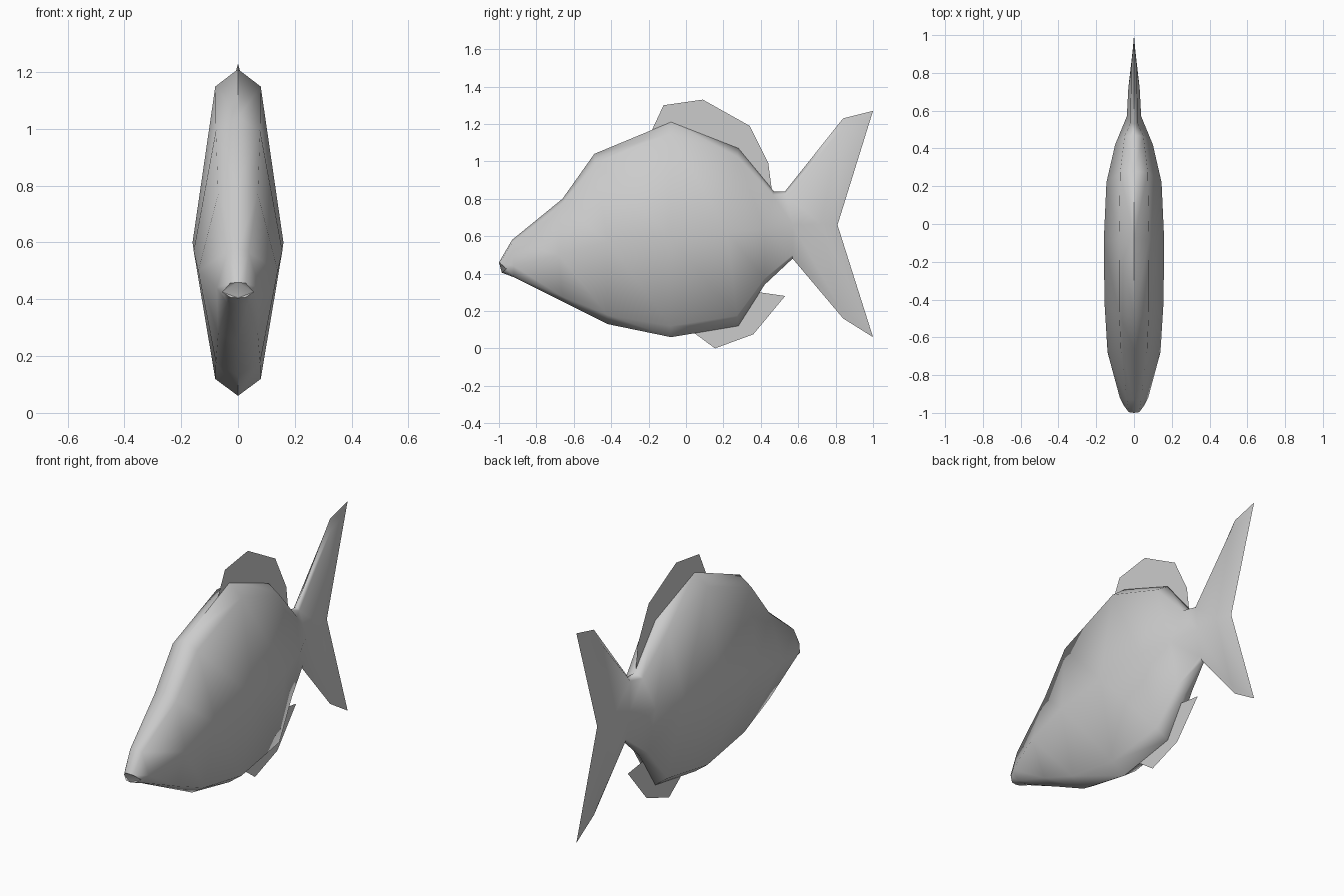
import bpy, bmesh, math
from mathutils import Vector

if "Cube" in bpy.data.objects:
    bpy.data.objects.remove(bpy.data.objects["Cube"])


def make_object(name, bm):
    bmesh.ops.recalc_face_normals(bm, faces=bm.faces)
    mesh = bpy.data.meshes.new(name)
    bm.to_mesh(mesh)
    bm.free()
    ob = bpy.data.objects.new(name, mesh)
    bpy.context.collection.objects.link(ob)
    return ob


# Body stations: top (y, z), widest point (y, z), bottom (y, z), half width
stations = [
    ((-1.00, .46), (-.96, .425), (-.985, .405), .055),
    ((-.93, .58), (-.92, .44), (-.92, .38), .075),
    ((-.66, .80), (-.68, .50), (-.66, .25), .14),
    ((-.49, 1.04), (-.42, .57), (-.42, .13), .156),
    ((-.08, 1.21), (-.09, .60), (-.08, .06), .16),
    ((.28, 1.07), (.22, .62), (.28, .12), .146),
    ((.47, .84), (.42, .64), (.42, .34), .10),
    ((.53, .84), (.57, .66), (.57, .48), .038),
    ((.84, 1.23), (.72, .665), (.84, .16), .03),
    ((1.00, 1.27), (.81, .66), (1.00, .06), 0),
]


def half_section(top, mid, bottom, w):
    t, m, b = (Vector((0, *p)) for p in (top, mid, bottom))
    out = Vector((w, 0, 0))
    return [t, m.lerp(t, .9) + out * .5, m + out, m.lerp(b, .89) + out * .5, b]


# Body and tail: loft one half, then mirror it
bm = bmesh.new()
rings = [[bm.verts.new(p) for p in half_section(*s)] for s in stations]
for a, b in zip(rings, rings[1:]):
    for i in range(4):
        bm.faces.new((a[i], b[i], b[i + 1], a[i + 1]))
for i in (0, 2):
    bm.faces.new(rings[0][i:i + 3])
bm.faces.new((rings[0][0], rings[0][2], rings[0][4]))
geom = bm.verts[:] + bm.edges[:] + bm.faces[:]
dup = bmesh.ops.duplicate(bm, geom=geom)["geom"]
for v in dup:
    if isinstance(v, bmesh.types.BMVert):
        v.co.x *= -1
bmesh.ops.remove_doubles(bm, verts=bm.verts, dist=.0005)
body = make_object("fish_body", bm)
bpy.context.view_layer.objects.active = body
body.select_set(True)
bpy.ops.object.shade_smooth_by_angle(angle=math.radians(60))


# Thin single-sheet fins
def fin(name, outline):
    bm = bmesh.new()
    bm.faces.new([bm.verts.new((0, y, z)) for y, z in outline])
    ob = make_object(name, bm)
    return ob


fin("dorsal_fin", [(.46, .84), (.44, .99), (.34, 1.19), (.09, 1.33),
                   (-.12, 1.30), (-.19, 1.15), (-.08, 1.19), (.27, 1.05)])
fin("anal_fin", [(.04, .085), (.155, 0), (.36, .075), (.53, .28),
                 (.39, .30), (.27, .13)])
